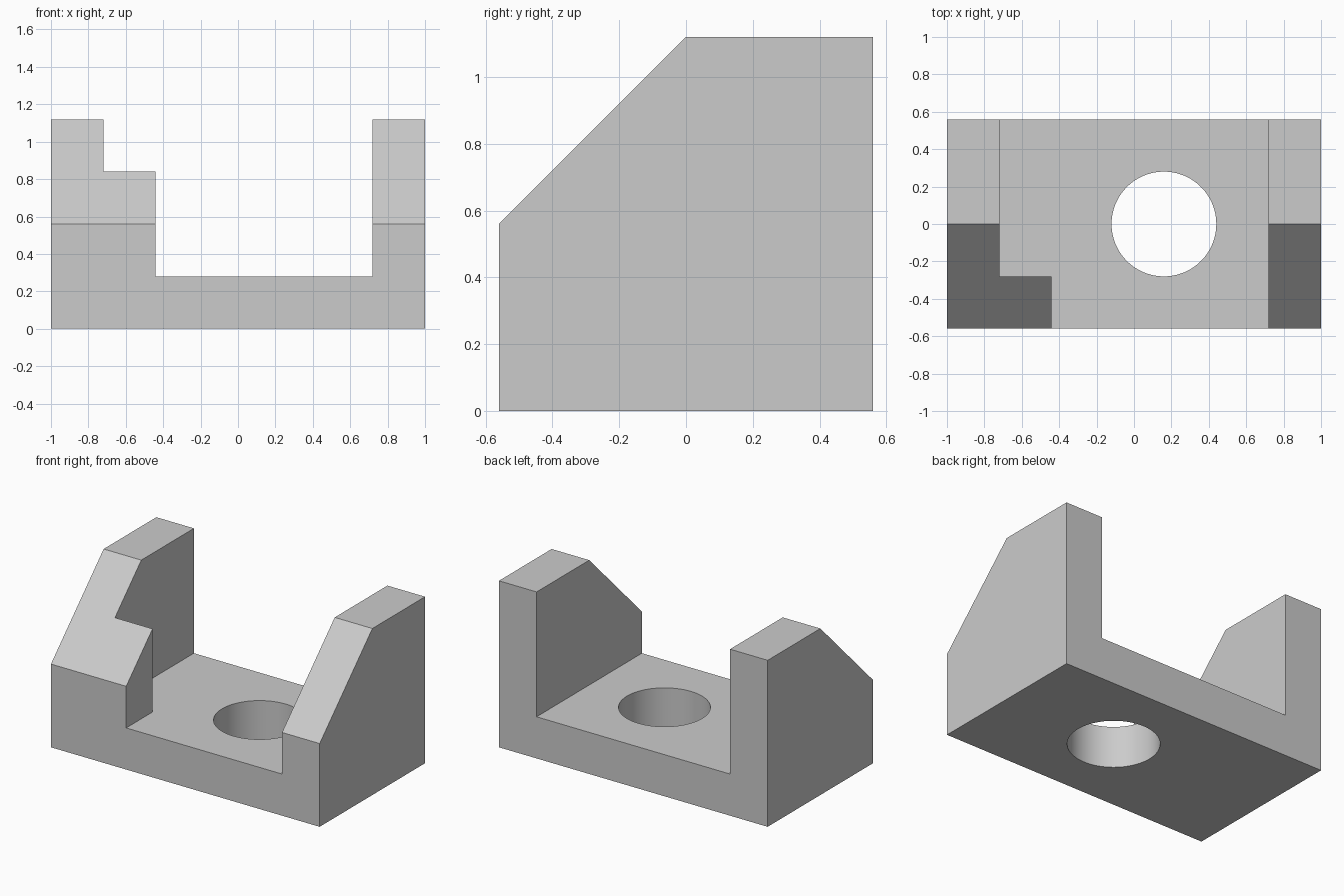
import bpy, bmesh, math
from mathutils import Vector

if "Cube" in bpy.data.objects:
    bpy.data.objects.remove(bpy.data.objects["Cube"])

U = 0.28                      # base unit: wall and floor thickness
HALF_DEPTH = 2 * U


def prism(name, points, extrude):
    """Extrude a planar outline along a vector into a closed solid."""
    bm = bmesh.new()
    face = bm.faces.new([bm.verts.new(p) for p in points])
    new = bmesh.ops.extrude_face_region(bm, geom=[face])["geom"]
    verts = [g for g in new if isinstance(g, bmesh.types.BMVert)]
    bmesh.ops.translate(bm, verts=verts, vec=Vector(extrude))
    bmesh.ops.recalc_face_normals(bm, faces=bm.faces)
    mesh = bpy.data.meshes.new(name)
    bm.to_mesh(mesh)
    bm.free()
    obj = bpy.data.objects.new(name, mesh)
    bpy.context.collection.objects.link(obj)
    return obj


def cut(target, cutter):
    """Subtract the cutter, then remove it."""
    cutter.hide_render = True
    mod = target.modifiers.new("cut", "BOOLEAN")
    mod.operation, mod.solver, mod.object = "DIFFERENCE", "EXACT", cutter
    bpy.ops.object.select_all(action="DESELECT")
    bpy.context.view_layer.objects.active = target
    target.select_set(True)
    bpy.ops.object.modifier_apply(modifier=mod.name)
    bpy.data.objects.remove(cutter)


# Body: side profile with the sloped front, across the full width
side = [(-HALF_DEPTH, 0), (HALF_DEPTH, 0), (HALF_DEPTH, 4 * U),
        (0, 4 * U), (-HALF_DEPTH, 2 * U)]
bracket = prism("bracket", [(-1, y, z) for y, z in side], (2, 0, 0))

# Channel between the walls, leaving the small block at the front left
wall, block = 1 - U, 1 - 2 * U
channel = [(-block, -1), (wall, -1), (wall, 1), (-wall, 1),
           (-wall, -U), (-block, -U)]
cut(bracket, prism("channel_cutter", [(x, y, U) for x, y in channel], (0, 0, 2)))

# Round hole through the floor
bpy.ops.mesh.primitive_cylinder_add(vertices=96, radius=U, depth=2, location=(0.16, 0, 0))
hole = bpy.context.object
hole.name = "hole_cutter"
cut(bracket, hole)

bpy.ops.object.shade_smooth_by_angle(angle=math.radians(30))
